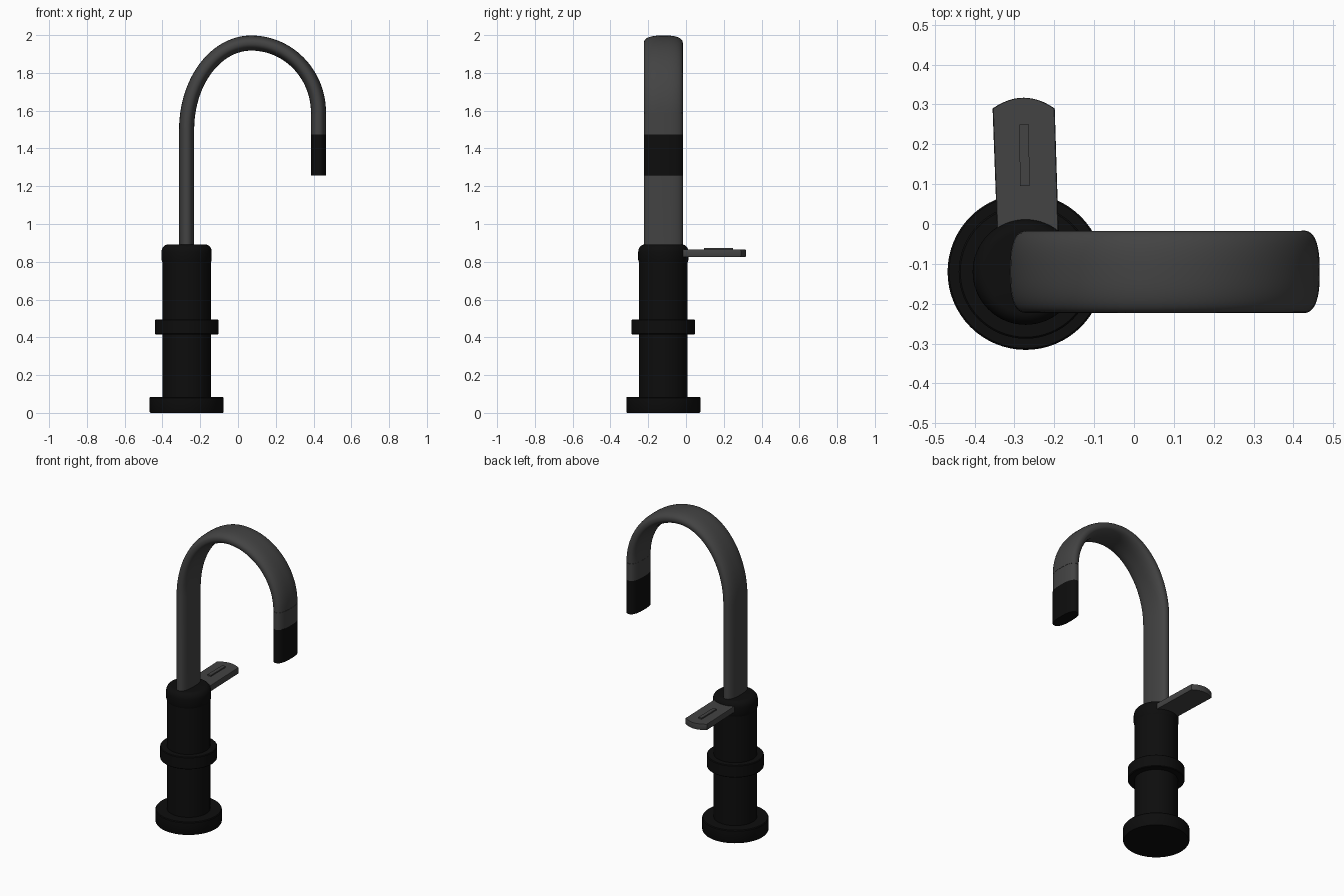
import bpy, bmesh, math
from mathutils import Vector

if "Cube" in bpy.data.objects:
    bpy.data.objects.remove(bpy.data.objects["Cube"])

CX, CY = -0.272, -0.12      # axis of the body


def material(name, rgb):
    m = bpy.data.materials.new(name)
    m.diffuse_color = (*rgb, 1)
    m.use_nodes = True
    m.node_tree.nodes["Principled BSDF"].inputs["Base Color"].default_value = m.diffuse_color
    return m


BLACK = material("matte_black", (0.004, 0.004, 0.004))
GREY = material("dark_grey", (0.056, 0.056, 0.056))


def finish(name, bm, mat):
    bmesh.ops.recalc_face_normals(bm, faces=bm.faces)
    me = bpy.data.meshes.new(name)
    bm.to_mesh(me)
    bm.free()
    me.materials.append(mat)
    ob = bpy.data.objects.new(name, me)
    bpy.context.collection.objects.link(ob)
    bpy.ops.object.select_all(action='DESELECT')
    ob.select_set(True)
    bpy.context.view_layer.objects.active = ob
    bpy.ops.object.shade_smooth_by_angle(angle=math.radians(35))
    return ob


def skin(name, rings, mat):
    """Join equal-length closed rings of points and cap both ends."""
    bm = bmesh.new()
    loops = [[bm.verts.new(p) for p in r] for r in rings]
    n = len(loops[0])
    for a, b in zip(loops, loops[1:]):
        for i in range(n):
            j = (i + 1) % n
            bm.faces.new((a[i], a[j], b[j], b[i]))
    bm.faces.new(loops[0][::-1])
    bm.faces.new(loops[-1])
    return finish(name, bm, mat)


def lathe(name, profile, mat, n=64):
    rings = [[(CX + r * math.cos(2 * math.pi * i / n),
               CY + r * math.sin(2 * math.pi * i / n), z) for i in range(n)]
             for r, z in profile]
    return skin(name, rings, mat)


def sweep(name, path, mat, scale=1.0, n=48):
    """Sweep a flat rounded section along (x, z, tangent angle) points."""
    rings = []
    for x, z, t in path:
        nx, nz = -math.sin(t), math.cos(t)
        ring = []
        for i in range(n):
            a = 2 * math.pi * i / n
            c, s = math.cos(a), math.sin(a)
            u = 0.04 * scale * math.copysign(abs(c) ** 0.85, c)
            v = 0.103 * scale * math.copysign(abs(s) ** 0.75, s)
            ring.append((x + nx * u, CY + v, z + nz * u))
        rings.append(ring)
    return skin(name, rings, mat)


# Body: foot plate, column, collar and rounded cap
lathe("foot_plate", [(0.192, 0), (0.196, 0.006), (0.196, 0.08), (0.192, 0.085)], BLACK)
lathe("body_column", [(0.128, 0.07), (0.128, 0.83)], BLACK)
lathe("middle_collar", [(0.164, 0.415), (0.168, 0.419), (0.168, 0.491), (0.164, 0.495)], BLACK)
cap = [(0.128, 0.795), (0.133, 0.81)]
for k in range(9):
    a = k * math.pi / 16
    cap.append((0.101 + 0.032 * math.cos(a), 0.852 + 0.039 * math.sin(a)))
lathe("body_cap", cap, BLACK)

# Spout: straight riser, two quarter ellipses, short straight drop
UP, DOWN = math.pi / 2, -math.pi / 2
path = [(CX, 0.85, UP)]
XM, TOP, XR, ZL, ZR = 0.07, 1.958, 0.426, 1.5, 1.59
STEPS = 24
for k in range(2 * STEPS + 1):
    a = math.pi - k * math.pi / (2 * STEPS)
    left = k <= STEPS
    rx = XM - CX if left else XR - XM
    z0 = ZL if left else ZR
    rz = TOP - z0
    c, s = math.cos(a), math.sin(a)
    path.append((XM + rx * c, z0 + rz * s, math.atan2(-rz * c, rx * s)))
sweep("spout", path, GREY)
sweep("spout_seam", [(XR, 1.595, DOWN), (XR, 1.58, DOWN)], GREY, 0.97)
sweep("spray_head", [(XR, 1.586, DOWN), (XR, 1.475, DOWN)], GREY)
sweep("nozzle_tip", [(XR, 1.475, DOWN), (XR, 1.258, DOWN)], BLACK, 1.005)

# Lever: flat blade with an arched end, slightly skewed
outline = [(-0.342, -0.06), (-0.188, -0.06)]
for k in range(13):
    f = 1 - 2 * k / 12
    outline.append((-0.277 + 0.078 * f, 0.317 - 0.027 * f * f))
lever_rings = []
mid = Vector((-0.272, 0.13))
for z, g in ((0.826, 0.975), (0.831, 1), (0.859, 1), (0.864, 0.975)):
    lever_rings.append([(mid.x + (x - mid.x) * g, mid.y + (y - mid.y) * (g * 0.2 + 0.8), z)
                        for x, y in outline])
skin("lever", lever_rings, GREY)

# Plain raised rib on the lever
rib = [(-0.286, 0.095), (-0.262, 0.095), (-0.264, 0.25), (-0.288, 0.25)]
skin("lever_rib", [[(x, y, z) for x, y in rib] for z in (0.86, 0.872)], GREY)
